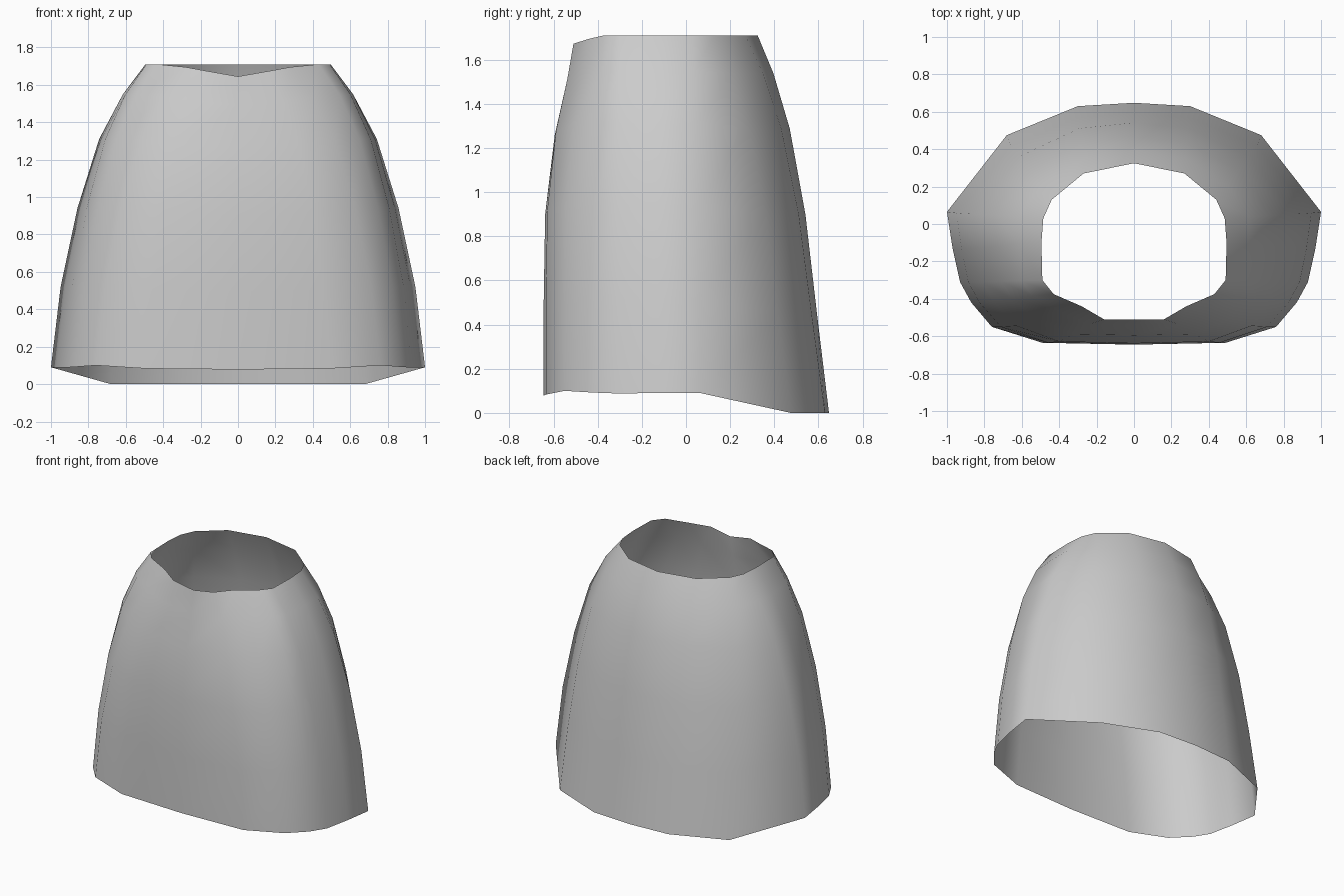
import bpy
import bmesh

cube = bpy.data.objects.get("Cube")
if cube:
    bpy.data.objects.remove(cube, do_unlink=True)

# Half outlines from back centre to front centre: (x, y, z)
hem = [(0, .648, 0), (.30, .63, 0), (.68, .475, 0), (1, .065, .09), (.97, -.13, .09),
       (.93, -.31, .088), (.87, -.42, .092), (.76, -.55, .1), (.49, -.635, .083), (0, -.645, .078)]
rim = [(0, .325, 1.71), (.27, .27, 1.71), (.44, .13, 1.71), (.485, .03, 1.71), (.495, -.1, 1.71),
       (.49, -.30, 1.71), (.43, -.375, 1.71), (.28, -.44, 1.695), (.16, -.51, 1.673), (0, -.51, 1.645)]

# Each level: height, then how far the side, back and front have closed in
levels = [(0, 0, 0, 0), (.265, .1, .17, 0), (.525, .275, .33, .05),
          (.753, .5, .55, .37), (.9, .745, .78, .78), (1, 1, 1, 1)]


def mirrored(half):
    """Close a half outline into a full loop."""
    return half + [(-x, y, z) for x, y, z in half[-2:0:-1]]


def lerp(a, b, t):
    return a + (b - a) * t


# Shell: loft from the hem to the rim
bm = bmesh.new()
rings = []
for height, side, back, front in levels:
    ring = []
    for low, high in zip(mirrored(hem), mirrored(rim)):
        close = back if low[1] > 0 else front
        ring.append(bm.verts.new((lerp(low[0], high[0], side),
                                  lerp(low[1], high[1], close),
                                  lerp(low[2], high[2], height))))
    rings.append(ring)
for lower, upper in zip(rings, rings[1:]):
    n = len(lower)
    for i in range(n):
        j = (i + 1) % n
        face = bm.faces.new((lower[j], lower[i], upper[i], upper[j]))
        face.smooth = True

mesh = bpy.data.meshes.new("shell")
bm.to_mesh(mesh)
bm.free()
shell = bpy.data.objects.new("shell", mesh)
bpy.context.collection.objects.link(shell)

# Plain grey material
grey = bpy.data.materials.new("light_grey")
grey.use_nodes = True
colour = (.6, .6, .6, 1)
grey.diffuse_color = colour
grey.node_tree.nodes["Principled BSDF"].inputs["Base Color"].default_value = colour
mesh.materials.append(grey)
